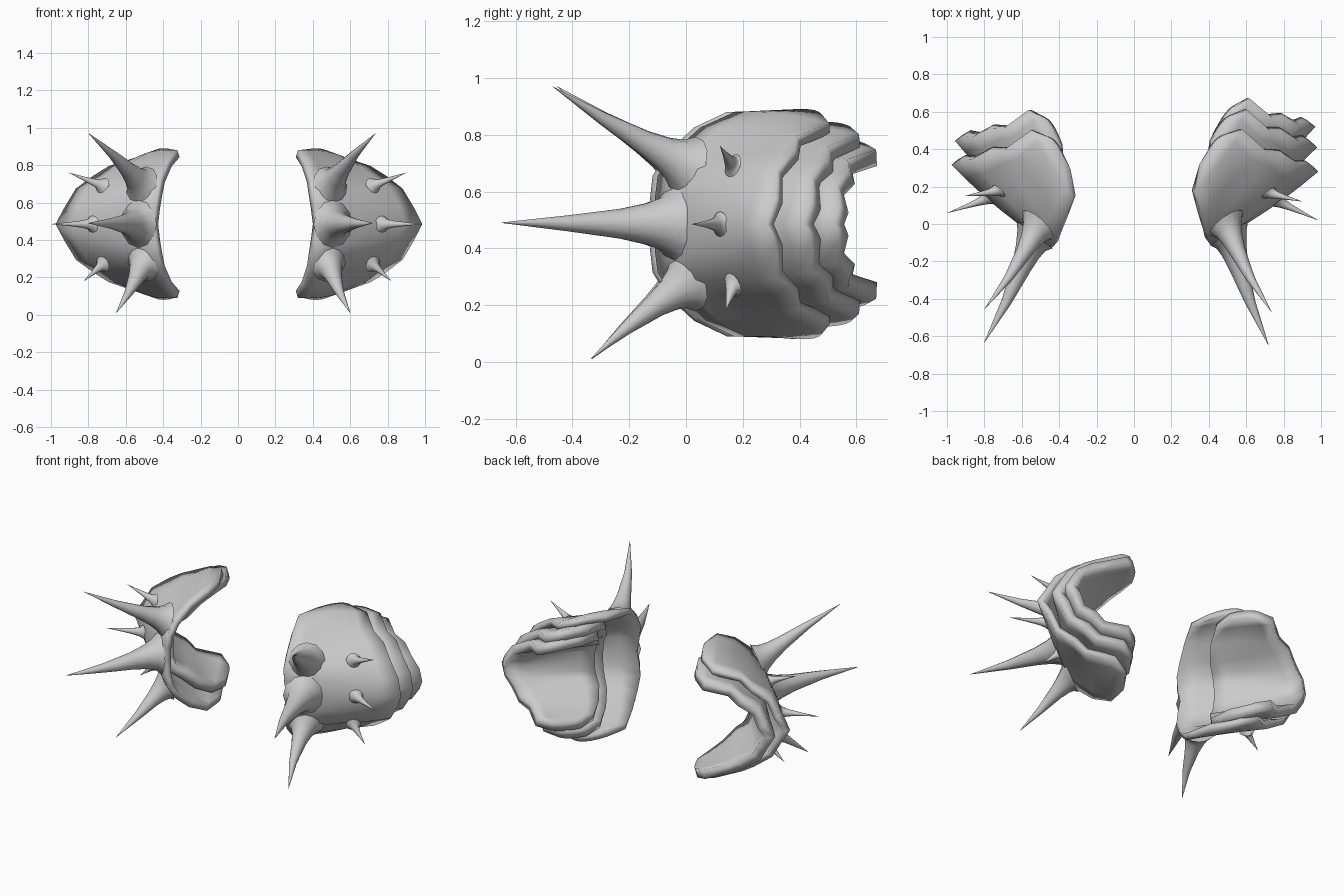
import bpy, bmesh, math
from mathutils import Vector, Matrix

if "Cube" in bpy.data.objects:
    bpy.data.objects.remove(bpy.data.objects["Cube"])

MID = 0.485  # height of the ridge line
# half profiles from ridge to free end: (height above ridge, x, y)
INNER = [(0, .42, -.10), (.09, .41, -.11), (.17, .40, -.10), (.25, .39, -.05),
         (.34, .36, .05), (.395, .32, .17), (.395, .35, .32)]
MIDDLE = [(0, .71, .07), (.10, .70, .085), (.20, .66, .11), (.25, .58, .17),
          (.33, .52, .23), (.39, .46, .33), (.405, .43, .43)]
OUTER = [(0, .985, .28), (.09, .94, .315), (.19, .88, .32), (.26, .79, .38),
         (.31, .71, .39), (.355, .58, .505), (.385, .49, .48)]


def blend(a, b, c, v):
    """Quadratic curve through a, b, c at v = 0, .5, 1."""
    a, b, c = Vector(a), Vector(b), Vector(c)
    return a*(2*v-1)*(v-1) + b*4*v*(1-v) + c*v*(2*v-1)


def finish(name, bm, mat, thick):
    bm.transform(mat)
    if mat.determinant() < 0:
        bmesh.ops.reverse_faces(bm, faces=bm.faces[:])
    me = bpy.data.meshes.new(name)
    bm.to_mesh(me)
    bm.free()
    ob = bpy.data.objects.new(name, me)
    bpy.context.collection.objects.link(ob)
    if thick:
        s = ob.modifiers.new("thickness", 'SOLIDIFY')
        s.thickness, s.offset = thick, -1
    bpy.ops.object.select_all(action='DESELECT')
    ob.select_set(True)
    bpy.context.view_layer.objects.active = ob
    bpy.ops.object.shade_smooth_by_angle(angle=math.radians(50))


def plate(name, mat, start, ridge_shift, end_shift, squash, thick):
    """Arched shell lofted from the inner rim to the jagged outer rim."""
    bm = bmesh.new()
    n, steps = len(INNER), 6
    rows = []
    for k in range(-n + 1, n):
        i, sgn = abs(k), 1 if k >= 0 else -1
        shift = Vector(ridge_shift).lerp(Vector(end_shift), i / (n - 1))
        row = []
        for j in range(steps + 1):
            t = j / steps
            h, x, y = blend(INNER[i], MIDDLE[i], OUTER[i], start + (1 - start) * t)
            s = shift * (.6 + .4 * t)
            row.append(bm.verts.new((x + s.x, y + s.y, MID + sgn*h*squash)))
        rows.append(row)
    for r0, r1 in zip(rows, rows[1:]):
        for j in range(steps):
            bm.faces.new((r0[j], r0[j+1], r1[j+1], r1[j]))
    finish(name, bm, mat, thick)


def spike(name, mat, base, tip, radius, bend=0.0):
    """Bent thorn whose flared foot lies flat on the plate."""
    bm = bmesh.new()
    base, tip = Vector(base), Vector(tip)
    d = tip - base
    out = Vector((.55, -.75, (base.z - MID) * 1.6)).normalized()
    rings, sides = [], 12
    for t, f in ((0, 1.6), (.07, 1.15), (.16, .88), (.3, .64), (.6, .34), (1, .01)):
        c = base + d*t + Vector((-bend, -bend, 0))*math.sin(math.pi*t)
        axis = out.lerp(d.normalized(), min(1, t / .3))
        side = axis.cross(Vector((0, 0, 1))).normalized()
        up = side.cross(axis).normalized()
        rings.append([bm.verts.new(c + (side*math.cos(a*math.tau/sides)
                                        + up*math.sin(a*math.tau/sides))*radius*f)
                      for a in range(sides)])
    for a, b in zip(rings, rings[1:]):
        for i in range(sides):
            j = (i+1) % sides
            bm.faces.new((a[i], a[j], b[j], b[i]))
    bm.faces.new(rings[-1])
    bmesh.ops.recalc_face_normals(bm, faces=bm.faces[:])
    finish(name, bm, mat, 0)


SPIKES = [  # base, tip, radius, bend
    ((.51, -.035, .485), (.72, -.65, .49), .082, .015),
    ((.495, .005, .69), (.735, -.47, .97), .068, .015),
    ((.49, .005, .28), (.60, -.335, .01), .068, .012),
    ((.72, .165, .69), (.90, .12, .76), .028, 0),
    ((.77, .12, .485), (.985, .02, .485), .028, 0),
    ((.72, .165, .27), (.82, .14, .18), .028, 0)]

# right side has three plates; left side is mirrored, slightly turned, two plates
pivot = Matrix.Translation((-.6, .2, 0))
left = pivot @ Matrix.Rotation(math.radians(-5.5), 4, 'Z') @ pivot.inverted() \
    @ Matrix.Diagonal((-1, 1, 1, 1))
for side, mat, layers in (("right", Matrix(), 3), ("left", left, 2)):
    plate(side + "_shoulder_plate", mat, 0, (0, 0), (0, 0), 1.0, .04)
    if layers > 1:
        plate(side + "_middle_plate", mat, .25, (-.005, .13), (.03, .10), .89, .06)
    if layers > 2:
        plate(side + "_lower_plate", mat, .28, (-.015, .24), (.05, .15), .74, .06)
    for i, (b, t, r, bend) in enumerate(SPIKES):
        spike(f"{side}_spike_{i+1}", mat, b, t, r, bend)
